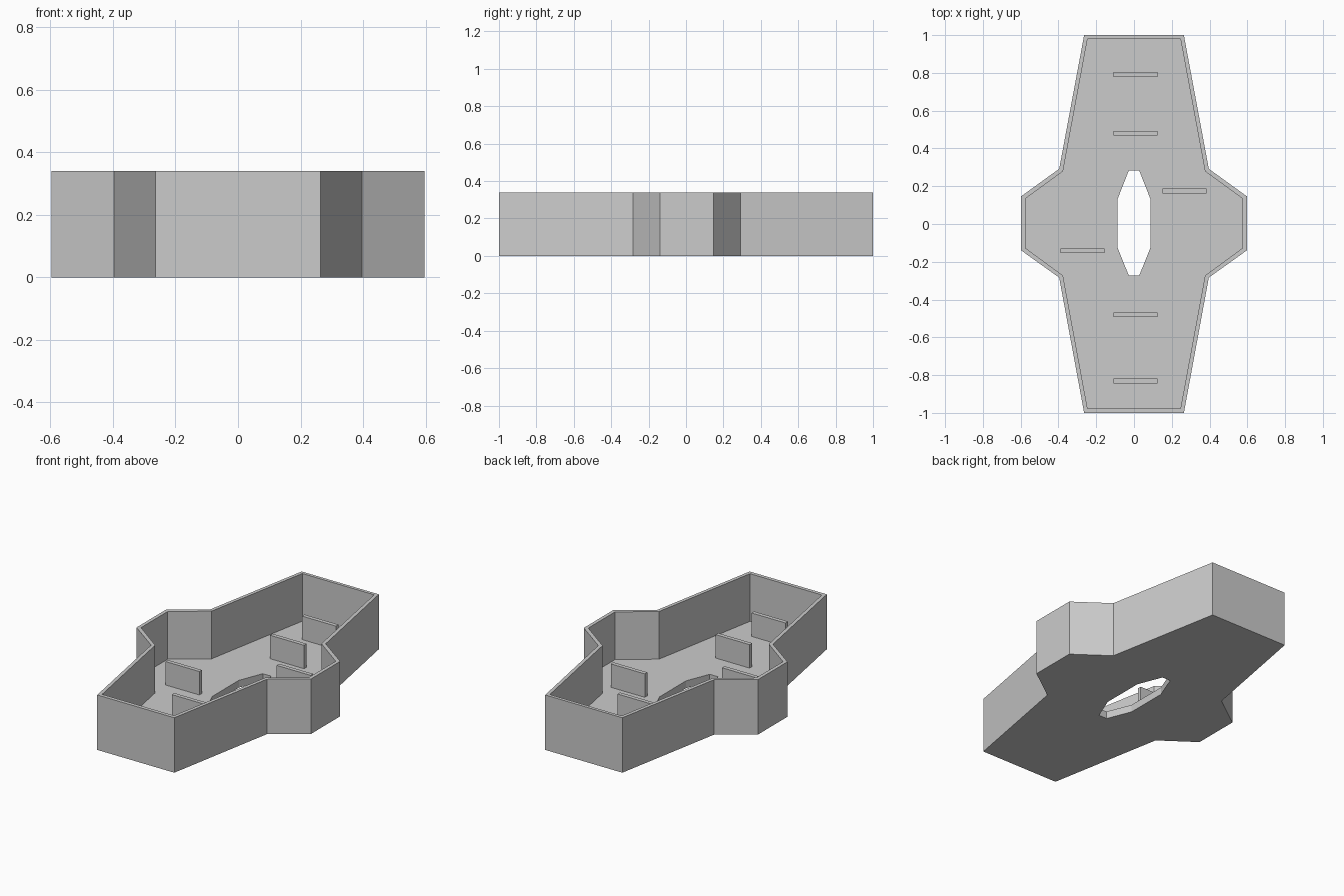
import bpy, bmesh

if "Cube" in bpy.data.objects:
    bpy.data.objects.remove(bpy.data.objects["Cube"])

HEIGHT, FLOOR, TAB_TOP = 0.34, 0.045, 0.19


def mirrored(half):
    """Close a right-hand half outline (listed bottom to top) across x = 0."""
    return half + [(-x, y) for x, y in reversed(half)]


def prism(name, outline, z0, z1):
    bm = bmesh.new()
    base = bm.faces.new([bm.verts.new((x, y, z0)) for x, y in outline])
    top = bmesh.ops.extrude_face_region(bm, geom=[base])["geom"]
    moved = [v for v in top if isinstance(v, bmesh.types.BMVert)]
    bmesh.ops.translate(bm, verts=moved, vec=(0, 0, z1 - z0))
    bmesh.ops.recalc_face_normals(bm, faces=bm.faces)
    mesh = bpy.data.meshes.new(name)
    bm.to_mesh(mesh)
    bm.free()
    obj = bpy.data.objects.new(name, mesh)
    bpy.context.collection.objects.link(obj)
    return obj


def cut(target, cutter):
    mod = target.modifiers.new("cut", 'BOOLEAN')
    mod.operation = 'DIFFERENCE'
    mod.solver = 'EXACT'
    mod.object = cutter
    cutter.hide_render = True
    bpy.context.view_layer.objects.active = target
    bpy.ops.object.modifier_apply(modifier=mod.name)
    bpy.data.objects.remove(cutter)


# Tray: outer shell, hollowed from above, with a long octagonal floor opening
outer = [(0.264, -1), (0.396, -0.284), (0.597, -0.14),
         (0.597, 0.147), (0.396, 0.292), (0.264, 1)]
inner = [(0.246, -0.977), (0.376, -0.273), (0.575, -0.127),
         (0.575, 0.134), (0.376, 0.279), (0.246, 0.98)]
hole = [(0.028, -0.272), (0.087, -0.125), (0.087, 0.132), (0.028, 0.282)]

tray = prism("tray", mirrored(outer), 0, HEIGHT)
cut(tray, prism("cavity_cutter", mirrored(inner), FLOOR, HEIGHT + 0.1))
cut(tray, prism("hole_cutter", mirrored(hole), -0.1, FLOOR + 0.1))

# Upright divider tabs standing on the floor
W, T = 0.116, 0.0125
tabs = [(0.008, 0.792), (0.008, 0.481), (0.267, 0.175),
        (-0.273, -0.141), (0.008, -0.48), (0.008, -0.831)]
for i, (x, y) in enumerate(tabs, 1):
    prism(f"divider_tab_{i}",
          [(x - W, y - T), (x + W, y - T), (x + W, y + T), (x - W, y + T)],
          FLOOR, TAB_TOP)
